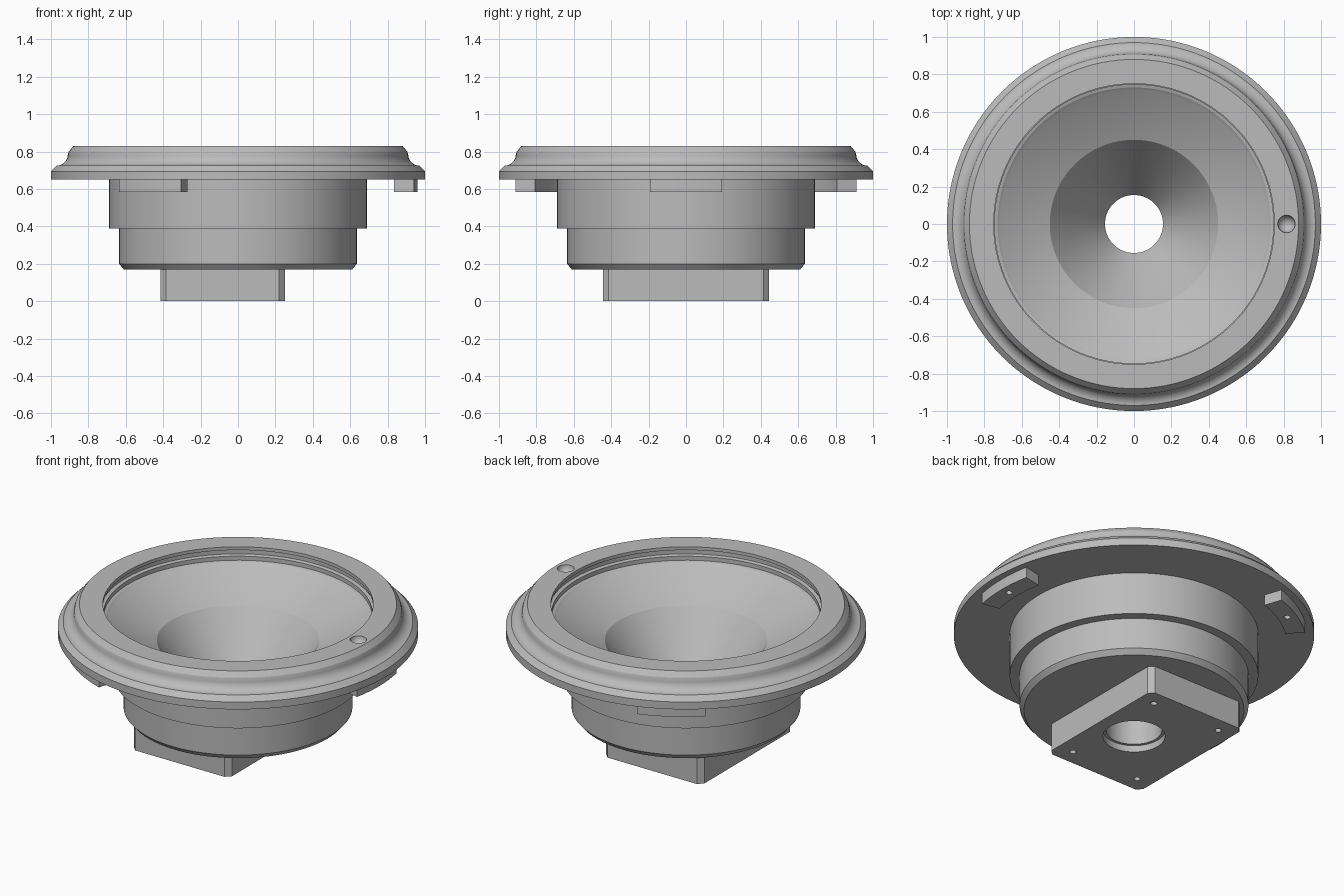
import bpy, bmesh, math
from mathutils import Matrix

if "Cube" in bpy.data.objects:
    bpy.data.objects.remove(bpy.data.objects["Cube"], do_unlink=True)

grey = bpy.data.materials.new("plain_grey")
grey.use_nodes = True
GREY = (0.5, 0.5, 0.5, 1)
grey.diffuse_color = GREY
grey.node_tree.nodes["Principled BSDF"].inputs["Base Color"].default_value = GREY


def finish(bm, name):
    bmesh.ops.recalc_face_normals(bm, faces=bm.faces)
    mesh = bpy.data.meshes.new(name)
    bm.to_mesh(mesh)
    bm.free()
    obj = bpy.data.objects.new(name, mesh)
    mesh.materials.append(grey)
    bpy.context.collection.objects.link(obj)
    return obj


def activate(obj):
    bpy.ops.object.select_all(action="DESELECT")
    obj.select_set(True)
    bpy.context.view_layer.objects.active = obj


def smooth(obj):
    activate(obj)
    bpy.ops.object.shade_smooth_by_angle(angle=math.radians(20))


def lathe(name, profile, steps=128):
    """Revolve a closed (radius, height) outline around z."""
    bm = bmesh.new()
    verts = [bm.verts.new((r, 0, z)) for r, z in profile]
    edges = [bm.edges.new((v, verts[i - 1])) for i, v in enumerate(verts)]
    bmesh.ops.spin(bm, geom=verts + edges, cent=(0, 0, 0), axis=(0, 0, 1),
                   angle=math.tau, steps=steps, use_merge=True)
    bmesh.ops.remove_doubles(bm, verts=bm.verts, dist=1e-5)
    return finish(bm, name)


def prism(name, outline, z0, z1):
    """Extrude an (x, y) outline from z0 to z1."""
    bm = bmesh.new()
    face = bm.faces.new([bm.verts.new((x, y, z0)) for x, y in outline])
    geom = bmesh.ops.extrude_face_region(bm, geom=[face])["geom"]
    top = [v for v in geom if isinstance(v, bmesh.types.BMVert)]
    bmesh.ops.translate(bm, verts=top, vec=(0, 0, z1 - z0))
    return finish(bm, name)


def circle(x, y, r, n):
    return [(x + r * math.cos(math.tau * i / n), y + r * math.sin(math.tau * i / n))
            for i in range(n)]


def cut(obj, cutter):
    mod = obj.modifiers.new("cut", "BOOLEAN")
    mod.operation, mod.solver, mod.object = "DIFFERENCE", "EXACT", cutter
    activate(obj)
    bpy.ops.object.modifier_apply(modifier=mod.name)
    bpy.data.objects.remove(cutter, do_unlink=True)


# Housing: stepped barrel, flange with cove moulding, grooved lip, two-stage bowl
cove = [(0.97 - 0.06 * math.sin(a), 0.785 - 0.06 * math.cos(a))
        for a in (math.radians(d) for d in range(0, 91, 10))]
outline = [(0.155, 0.17), (0.61, 0.17), (0.635, 0.2), (0.635, 0.39), (0.69, 0.39),
           (0.69, 0.65), (1, 0.65), (1, 0.695)]
outline += cove
outline += [(0.905, 0.8), (0.88, 0.83),
            (0.75, 0.83), (0.75, 0.81), (0.765, 0.805), (0.765, 0.78), (0.745, 0.775),
            (0.745, 0.75), (0.73, 0.745), (0.715, 0.733), (0.45, 0.61), (0.155, 0.22)]
housing = lathe("housing", outline)

# Round dimple in the rim
bm = bmesh.new()
bmesh.ops.create_uvsphere(bm, u_segments=32, v_segments=16, radius=0.047,
                          matrix=Matrix.Translation((0.815, 0, 0.83)))
cut(housing, finish(bm, "dimple_cutter"))
smooth(housing)

# Square mount with clipped corners
x0, x1, y1, c = -0.415, 0.25, 0.445, 0.03
mount = prism("base_mount", [
    (x0 + c, -y1), (x1 - c, -y1), (x1, c - y1), (x1, y1 - c),
    (x1 - c, y1), (x0 + c, y1), (x0, y1 - c), (x0, c - y1)], 0, 0.17)
cut(mount, prism("bore_cutter", circle(0, 0, 0.155, 128), -0.1, 0.3))
cut(mount, prism("recess_cutter", circle(0, 0, 0.172, 128), -0.1, 0.04))
for x in (-0.315, 0.15):
    for y in (-0.35, 0.35):
        cut(mount, prism("screw_cutter", circle(x, y, 0.018, 16), -0.1, 0.12))
smooth(mount)

# Three locking tabs under the flange, each with a screw hole
half, inner, outer = 11.5, 0.85, 0.96
for k in range(3):
    mid = math.radians(120 * k)
    angles = [mid + math.radians(half * (i / 6 - 1)) for i in range(13)]
    arc = [(outer * math.cos(a), outer * math.sin(a)) for a in angles]
    arc += [(inner * math.cos(a), inner * math.sin(a)) for a in reversed(angles)]
    tab = prism(f"locking_tab_{k + 1}", arc, 0.585, 0.65)
    cut(tab, prism("screw_cutter", circle(0.905 * math.cos(mid), 0.905 * math.sin(mid),
                                          0.018, 16), 0.5, 0.64))
    smooth(tab)
